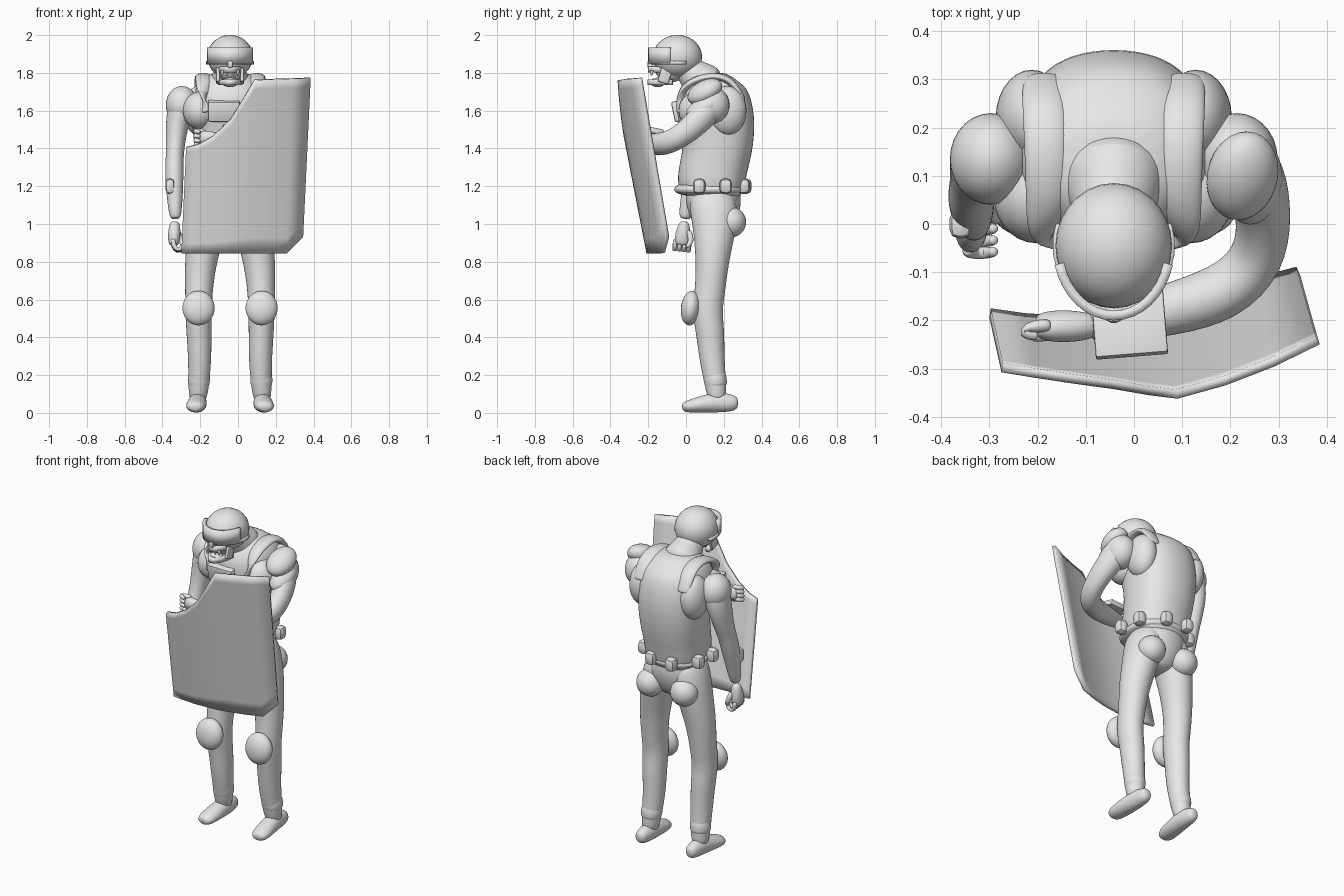
import bpy, bmesh
from math import sin, cos, pi, radians, copysign
from mathutils import Vector

cube = bpy.data.objects.get("Cube")
if cube:
    bpy.data.objects.remove(cube, do_unlink=True)

grey = bpy.data.materials.new("light_grey")
grey.use_nodes = True
grey.diffuse_color = (0.8, 0.8, 0.8, 1)
grey.node_tree.nodes["Principled BSDF"].inputs["Base Color"].default_value = (0.8, 0.8, 0.8, 1)

MID = -0.042  # body symmetry plane


def finish(name, bm, subdiv=0, angle=60):
    bmesh.ops.recalc_face_normals(bm, faces=bm.faces[:])
    mesh = bpy.data.meshes.new(name)
    bm.to_mesh(mesh)
    bm.free()
    mesh.materials.append(grey)
    ob = bpy.data.objects.new(name, mesh)
    bpy.context.collection.objects.link(ob)
    if subdiv:
        ob.modifiers.new("smooth", 'SUBSURF').levels = subdiv
        ob.modifiers["smooth"].render_levels = subdiv
    bpy.ops.object.select_all(action='DESELECT')
    bpy.context.view_layer.objects.active = ob
    ob.select_set(True)
    bpy.ops.object.shade_smooth_by_angle(angle=radians(angle))
    return ob


def tube(name, pts, ref=(0, 1, 0), sides=12, power=1.0, cap=0.5, subdiv=2):
    """Loft of oval rings (x, y, z, side radius, ref radius) along a path."""
    ref = Vector(ref)
    pos = [Vector(p[:3]) for p in pts]
    rings = []
    for i, p in enumerate(pts):
        t = (pos[min(i + 1, len(pos) - 1)] - pos[max(i - 1, 0)]).normalized()
        rings.append((pos[i], t, p[3] * 1.04, p[4] * 1.04))
    # rounded ends
    for end, sign in ((0, -1), (-1, 1)):
        c, t, a, b = rings[end]
        extra = (c + t * sign * cap * min(a, b), t, a * 0.6, b * 0.6)
        rings.insert(0 if end == 0 else len(rings), extra)
    bm = bmesh.new()
    loops = []
    for c, t, a, b in rings:
        side = t.cross(ref).normalized()
        up = side.cross(t)
        loop = []
        for k in range(sides):
            u, v = cos(2 * pi * k / sides), sin(2 * pi * k / sides)
            u, v = copysign(abs(u) ** power, u), copysign(abs(v) ** power, v)
            loop.append(bm.verts.new(c + side * a * u + up * b * v))
        loops.append(loop)
    for l0, l1 in zip(loops, loops[1:]):
        for k in range(sides):
            j = (k + 1) % sides
            bm.faces.new((l0[k], l0[j], l1[j], l1[k]))
    bm.faces.new(loops[0])
    bm.faces.new(loops[-1])
    return finish(name, bm, subdiv)


def ball(name, c, r, rot=(0, 0, 0)):
    bm = bmesh.new()
    bmesh.ops.create_uvsphere(bm, u_segments=28, v_segments=18, radius=1)
    ob = finish(name, bm)
    ob.location, ob.scale, ob.rotation_euler = c, r, rot
    return ob


def box(name, c, size, rot=(0, 0, 0), bevel=0.01):
    bm = bmesh.new()
    bmesh.ops.create_cube(bm, size=1)
    for v in bm.verts:
        v.co = Vector(a * b for a, b in zip(v.co, size))
    bmesh.ops.bevel(bm, geom=bm.edges[:], offset=bevel, segments=2, affect='EDGES', profile=0.5)
    ob = finish(name, bm, angle=40)
    ob.location, ob.rotation_euler = c, rot
    return ob


# Torso in a padded vest, hips and belt
tube("vest", [(MID, .125, 1.17, .175, .175), (MID, .14, 1.28, .175, .175),
              (MID, .17, 1.4, .185, .18), (MID, .17, 1.52, .195, .195),
              (MID, .145, 1.63, .2, .2), (MID, .13, 1.71, .185, .18),
              (MID, .13, 1.765, .15, .13)], sides=16, power=0.85, cap=0.3)
tube("belt", [(MID, .123, 1.205, .178, .183), (MID, .123, 1.165, .185, .188)],
     sides=16, power=0.85, cap=0.1)
tube("pelvis", [(MID, .14, 1.18, .165, .15), (MID, .15, 1.08, .17, .145),
                (MID, .15, 1.0, .13, .11)])
for i, (x, y) in enumerate([(.15, .07), (.135, .21), (.02, .305),
                            (-.12, .315), (-.225, .2), (-.235, .08)]):
    box(f"belt_pouch_{i}", (x, y, 1.2), (.065, .065, .08), bevel=.024)
box("chest_pouch", (-.075, -.03, 1.6), (.17, .08, .11), rot=(.2, 0, 0))
tube("collar", [(MID, .1, 1.74, .12, .12), (MID, .04, 1.79, .085, .085),
                (MID, -.01, 1.84, .07, .07)])

# Legs, boots and knee pads
for s, label in ((-1, "right"), (1, "left")):
    def at(off):
        return MID + s * off
    leg = [(.085, .14, 1.13, .095, .13), (.115, .155, 1.0, .1, .12),
           (.155, .14, .82, .087, .088), (.165, .13, .66, .073, .08),
           (.167, .11, .54, .07, .08), (.165, .13, .42, .066, .075),
           (.16, .135, .3, .062, .067), (.165, .155, .16, .056, .058),
           (.17, .165, .08, .048, .05)]
    tube(label + "_leg", [(at(p[0]), *p[1:]) for p in leg])
    tube(label + "_trouser_cuff", [(at(.164), .15, .21, .06, .062), (at(.167), .16, .14, .06, .062)], cap=.2)
    foot = [(.17, .245, .052, .04, .045), (.17, .17, .058, .048, .056),
            (.178, .07, .044, .054, .042), (.184, .005, .033, .05, .032)]
    tube(label + "_boot", [(at(p[0]), *p[1:]) for p in foot], ref=(0, 0, 1), cap=.8)
    ball(label + "_knee_pad", (at(.167), .025, .555), (.085, .052, .092), (-.12, 0, 0))
    ball(label + "_hip_muscle", (at(.115), .24, 1.01), (.08, .078, .08))
    # Vest strap running over the shoulder
    strap = [(.13, -.035, 1.6, .04, .018), (.145, -.03, 1.7, .04, .018),
             (.14, .04, 1.765, .042, .02), (.14, .16, 1.79, .045, .02),
             (.145, .25, 1.755, .045, .02), (.145, .3, 1.66, .045, .018)]
    tube(label + "_vest_strap", [(at(p[0]), *p[1:]) for p in strap], ref=(0, .35, 1))
    ball(label + "_chest_muscle", (at(.16), .06, 1.6), (.09, .1, .1))
    ball(label + "_shoulder", (at(.255), .135, 1.63), (.085, .095, .1))
    ball(label + "_shoulder_blade", (at(.17), .22, 1.6), (.075, .1, .13))

# Hanging right arm
tube("right_arm", [(-.29, .135, 1.64, .08, .09), (-.32, .135, 1.55, .063, .085),
                   (-.33, .115, 1.45, .053, .07), (-.335, .085, 1.36, .046, .058),
                   (-.338, .055, 1.27, .05, .058), (-.335, .02, 1.15, .043, .048),
                   (-.332, -.005, 1.04, .032, .034)], cap=.4)
box("forearm_pouch", (-.36, .0, 1.2), (.045, .06, .08), bevel=.018)

# Left arm bent across the body to carry the shield
tube("left_arm", [(.21, .14, 1.65, .075, .08), (.25, .1, 1.58, .068, .075),
                  (.272, .02, 1.5, .058, .066), (.262, -.075, 1.435, .058, .06),
                  (.19, -.145, 1.42, .062, .062), (.07, -.18, 1.425, .055, .055),
                  (-.08, -.212, 1.44, .038, .038)], ref=(0, 0, 1), cap=.4)
ball("upper_shoulder_pad", (.225, .1, 1.70), (.075, .1, .058), (.5, .3, 0))
ball("lower_shoulder_pad", (.245, .09, 1.615), (.062, .1, .052), (.5, .15, 0))


def hand(label, wrist, along, spread, palm_dir):
    """Half-closed fist: palm, four curled fingers and a thumb."""
    w, a, s, p = (Vector(v) for v in (wrist, along, spread, palm_dir))

    def pt(i, j, k, r):
        return (*(w + a * i + s * j + p * k), r, r)
    tube(label + "_palm", [(*(w + a * .0), .028, .028), (*(w + a * .05), .042, .034),
                           (*(w + a * .1), .042, .03)], ref=p)
    for n in range(4):
        j = -.036 + .024 * n
        tube(f"{label}_finger_{n}", [pt(.09, j, -.005, .015), pt(.135, j, .005, .014),
                                     pt(.145, j, .035, .013), pt(.115, j, .05, .012)],
             ref=s, sides=8, subdiv=1)
    tube(label + "_thumb", [pt(.04, -.03, .02, .017), pt(.085, -.05, .035, .016),
                            pt(.115, -.03, .055, .013)], ref=s, sides=8, subdiv=1)


hand("right_hand", (-.335, -.01, 1.0), (-.05, -.1, -1), (0, -1, .1), (1, 0, 0))
hand("left_hand", (-.09, -.212, 1.445), (-1, 0, .1), (0, 0, 1), (0, -.4, -.1))

# Head: helmet, goggles, and a face guard with an open jaw
ball("helmet", (MID, -.045, 1.885), (.121, .13, .116))
ball("face", (MID, -.08, 1.825), (.07, .085, .075))


def band(name, z0, z1, rx, ry, spread, thick):
    """Curved strip around the front of the head."""
    bm = bmesh.new()
    rows = []
    for i in range(17):
        ang = radians(-spread + 2 * spread * i / 16)
        rows.append([bm.verts.new((MID + rx * sin(ang), -.045 - ry * cos(ang), z)) for z in (z0, z1)])
    for a, b in zip(rows, rows[1:]):
        bm.faces.new((a[0], b[0], b[1], a[1]))
    ob = finish(name, bm, angle=40)
    mod = ob.modifiers.new("thickness", 'SOLIDIFY')
    mod.thickness, mod.offset = thick, 0
    return ob


band("goggles", 1.85, 1.935, .117, .145, 75, .02)
band("helmet_rim", 1.845, 1.862, .12, .132, 110, .014)
band("upper_jaw", 1.802, 1.835, .06, .145, 70, .02)
band("lower_jaw", 1.735, 1.765, .055, .148, 80, .022)
ball("chin", (MID, -.15, 1.75), (.045, .04, .025))
box("nose_guard", (MID, -.18, 1.845), (.03, .05, .04))
for s in (-1, 1):
    box(f"cheek_guard_{s}", (MID + s * .064, -.11, 1.79), (.02, .06, .09), (-.3, 0, 0), .008)
    for off in (.016, .042):
        tube(f"tooth_{s}_{off}", [(MID + s * off, -.18, 1.81, .01, .01),
                                  (MID + s * off, -.183, 1.788, .006, .006)], sides=6, subdiv=1)

# Curved shield with a swept notch: columns of bottom x, bottom z, top x, top z
columns = [(-.3, .845, -.275, 1.405), (-.23, .845, -.21, 1.42), (-.15, .845, -.13, 1.465),
           (-.07, .845, -.04, 1.55), (.0, .845, .03, 1.66), (.06, .845, .09, 1.76),
           (.16, .845, .19, 1.765), (.26, .845, .29, 1.768), (.345, .93, .385, 1.772)]
bm = bmesh.new()
grid = []
for bx, bz, tx, tz in columns:
    col = []
    for f in (0, .09, .5, .95, 1):
        x, z = bx + (tx - bx) * f, bz + (tz - bz) * f
        y = -.39 + .53 * (x + .13) ** 2 + .195 * (1.77 - z)
        col.append(bm.verts.new((x, y, z)))
    grid.append(col)
for a, b in zip(grid, grid[1:]):
    for k in range(len(a) - 1):
        bm.faces.new((a[k], b[k], b[k + 1], a[k + 1]))
shield = finish("shield", bm, angle=30)
mod = shield.modifiers.new("thickness", 'SOLIDIFY')
mod.thickness, mod.offset = .02, -1
box("shield_bracket", (-.01, -.2, 1.5), (.15, .15, .03), (-.2, 0, .08), .004)
